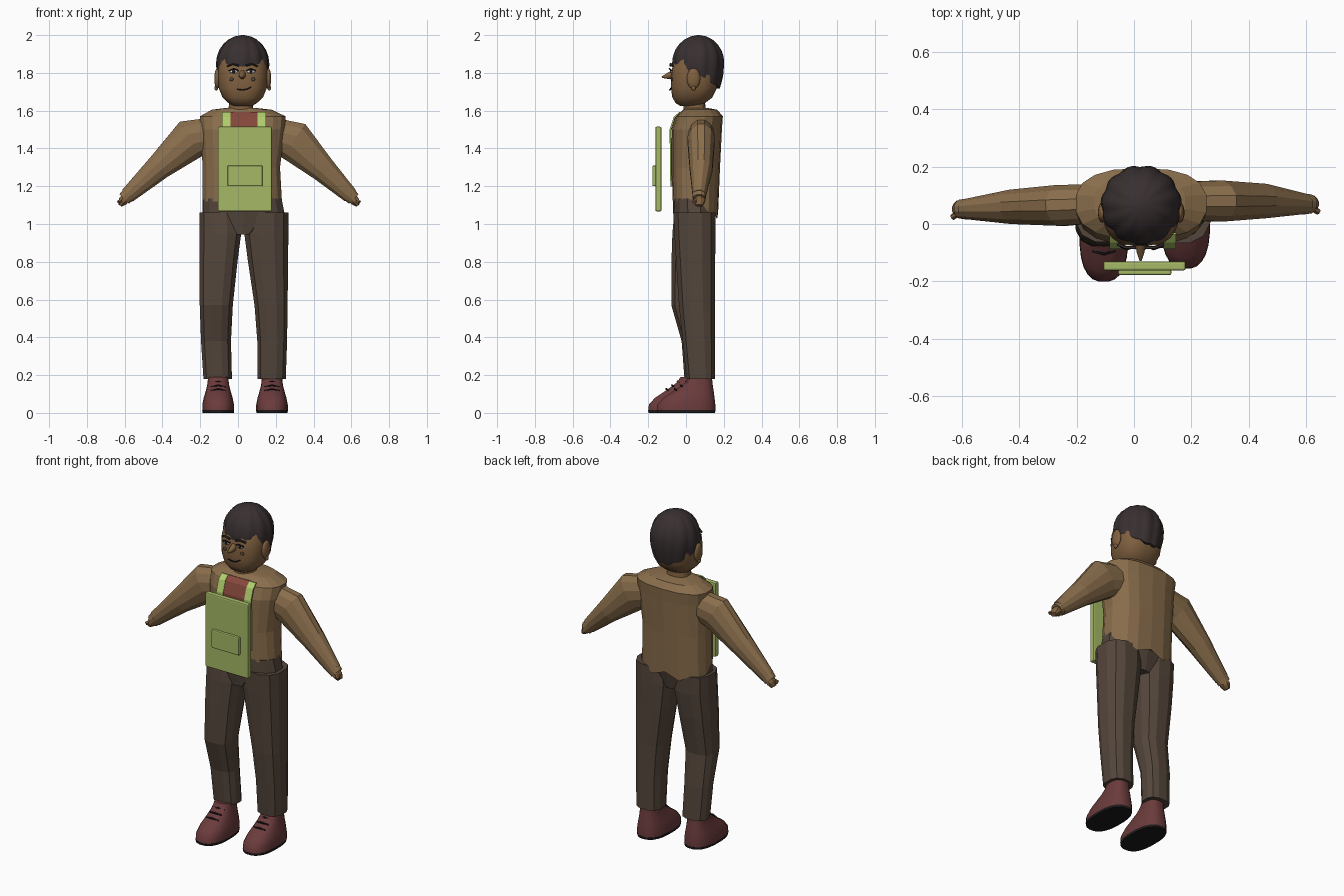
import bpy, bmesh, math
from mathutils import Vector

if "Cube" in bpy.data.objects:
    bpy.data.objects.remove(bpy.data.objects["Cube"])


def material(name, code):
    rgb = [int(code[i:i + 2], 16) / 255 for i in (0, 2, 4)]
    lin = [c / 12.92 if c < 0.04 else ((c + 0.055) / 1.055) ** 2.4 for c in rgb] + [1]
    m = bpy.data.materials.new(name)
    m.use_nodes = True
    m.diffuse_color = lin
    m.node_tree.nodes["Principled BSDF"].inputs["Base Color"].default_value = lin
    return m


shirt = material("tan_shirt", "8a6e4c")
skin = material("brown_skin", "80603f")
cloth = material("dark_trousers", "54463b")
leather = material("maroon_leather", "6b3b3c")
green = material("apron_green", "a6b966")
lime = material("strap_lime", "b0cd6c")
red = material("rust_red", "85483b")
hair_mat = material("dark_hair", "382f30")
black = material("sole_black", "1e1a1a")
white = material("eye_white", "e4e0d8")


def finish(name, bm, mats, smooth=None):
    bmesh.ops.recalc_face_normals(bm, faces=bm.faces)
    me = bpy.data.meshes.new(name)
    bm.to_mesh(me)
    bm.free()
    ob = bpy.data.objects.new(name, me)
    bpy.context.collection.objects.link(ob)
    for m in mats:
        me.materials.append(m)
    if smooth:
        bpy.ops.object.select_all(action='DESELECT')
        ob.select_set(True)
        bpy.context.view_layer.objects.active = ob
        bpy.ops.object.shade_smooth_by_angle(angle=math.radians(smooth))
    return ob


def skin_rings(rings):
    # bridge consecutive rings of points and cap both ends
    bm = bmesh.new()
    vs = [[bm.verts.new(p) for p in r] for r in rings]
    n = len(vs[0])
    for a, b in zip(vs, vs[1:]):
        for i in range(n):
            k = (i + 1) % n
            bm.faces.new((a[i], a[k], b[k], b[i]))
    bm.faces.new(vs[0])
    bm.faces.new(vs[-1])
    return bm


def ring(z, x0, x1, y0, y1, n, e=0.8):
    pts = []
    for i in range(n):
        a = 2 * math.pi * (i + 0.5) / n
        c, s = math.cos(a), math.sin(a)
        pts.append(Vector(((x0 + x1) / 2 + (x1 - x0) / 2 * math.copysign(abs(c) ** e, c),
                           (y0 + y1) / 2 + (y1 - y0) / 2 * math.copysign(abs(s) ** e, s), z)))
    return pts


def stack(name, rows, n, mat, smooth=None):
    return finish(name, skin_rings([ring(*r, n) for r in rows]), [mat], smooth)


def tube(name, pts, radii, n, mat, smooth=None):
    pts = [Vector(p) for p in pts]
    rings = []
    for i, p in enumerate(pts):
        t = (pts[min(i + 1, len(pts) - 1)] - pts[max(i - 1, 0)]).normalized()
        up = t.cross(Vector((1, 0, 0)) if abs(t.y) > 0.7 else Vector((0, 1, 0))).normalized()
        side = up.cross(t)
        a, b = radii[i] if isinstance(radii, list) else (radii, radii)
        ang = [2 * math.pi * (k + 0.5) / n for k in range(n)]
        rings.append([p + up * a * math.cos(q) + side * b * math.sin(q) for q in ang])
    return finish(name, skin_rings(rings), [mat], smooth)


def ball(name, loc, scale, mat):
    bm = bmesh.new()
    bmesh.ops.create_uvsphere(bm, u_segments=14, v_segments=8, radius=1)
    bmesh.ops.scale(bm, vec=scale, verts=bm.verts)
    bmesh.ops.translate(bm, vec=loc, verts=bm.verts)
    return finish(name, bm, [mat], 60)


def box(name, lo, hi, mat, bevel=0.0):
    bm = bmesh.new()
    bmesh.ops.create_cube(bm, size=1)
    for v in bm.verts:
        v.co = [hi[i] if v.co[i] > 0 else lo[i] for i in range(3)]
    ob = finish(name, bm, [mat])
    if bevel:
        mod = ob.modifiers.new("rounded_edge", 'BEVEL')
        mod.width, mod.segments = bevel, 2
    return ob


def strip(name, x0, x1, path, mat):
    # thin cloth strip that follows a side profile
    prof = path + [(y + 0.008, z - 0.002) for y, z in reversed(path)]
    return finish(name, skin_rings([[(x, y, z) for y, z in prof] for x in (x0, x1)]), [mat])


# Shirt body, with a jagged hem that hangs lower at the back
body = [ring(*r, 18) for r in (
    (1.12, -.19, .235, -.07, .17), (1.3, -.19, .225, -.075, .18),
    (1.5, -.2, .25, -.075, .19), (1.57, -.205, .255, -.052, .195),
    (1.605, -.14, .18, -.015, .165), (1.615, -.06, .09, -.005, .11))]
for i, p in enumerate(body[0]):
    if p.y > 0.06:
        p.z = 1.025 if i % 2 else 1.06
finish("shirt_body", skin_rings(body), [shirt])

# Trousers
stack("trouser_seat", [(.945, -.03, .08, -.055, .13), (1.06, -.19, .25, -.068, .155),
                       (1.135, -.188, .235, -.07, .15)], 14, cloth)
stack("right_trouser_leg", [(.18, -.185, -.03, -.01, .12), (.38, -.198, -.035, -.025, .11),
                            (.57, -.205, -.025, -.08, .09), (.8, -.207, 0, -.08, .13),
                            (.95, -.207, .02, -.075, .15), (1.06, -.207, .01, -.065, .152)],
      12, cloth)
stack("left_trouser_leg", [(.18, .1, .255, 0, .155), (.38, .1, .262, -.02, .155),
                           (.57, .085, .265, -.04, .155), (.8, .05, .268, -.055, .157),
                           (.95, .03, .27, -.065, .16), (1.06, .035, .27, -.07, .16)],
      12, cloth)

# Shoes: sole, upper and laces, right foot set further forward
for side, dx, dy in (("left", .18, 0), ("right", -.105, -.045)):
    stack(side + "_sole", [(0, dx - .083, dx + .083, dy - .155, dy + .155),
                           (.014, dx - .085, dx + .085, dy - .157, dy + .157)], 24, black)
    stack(side + "_shoe", [(.014, dx - .084, dx + .084, dy - .156, dy + .156),
                           (.045, dx - .084, dx + .084, dy - .152, dy + .156),
                           (.08, dx - .077, dx + .077, dy - .12, dy + .152),
                           (.11, dx - .068, dx + .068, dy - .075, dy + .148),
                           (.14, dx - .06, dx + .06, dy - .03, dy + .143),
                           (.165, dx - .056, dx + .056, dy, dy + .14),
                           (.19, dx - .054, dx + .054, dy + .015, dy + .138)], 24, leather, 50)
    for k in range(3):
        y, z = dy - .06 + .03 * k, .125 + .02 * k
        tube(side + "_lace", [(dx - .04, y + .012, z - .008), (dx, y, z + .002),
                              (dx + .04, y + .012, z - .008)], .005, 6, black)

# Sleeves, cuffs and hands
arms = {"left": [(.19, .08, 1.47), (.295, .08, 1.44), (.45, .08, 1.29), (.595, .07, 1.15)],
        "right": [(-.15, .07, 1.47), (-.25, .065, 1.45), (-.42, .06, 1.30), (-.585, .052, 1.15)]}
for side, path in arms.items():
    s = 1 if side == "left" else -1
    tube(side + "_sleeve", path, [(.095, .07), (.112, .074), (.071, .062), (.043, .036)],
         12, shirt)
    x, y, z = path[-1]
    tube(side + "_cuff", [(x - .01 * s, y, z + .01), (x + .018 * s, y, z - .018)],
         [(.04, .038), (.037, .034)], 12, shirt)
    tube(side + "_hand", [(x, y, z), (x + .025 * s, y, z - .03), (x + .04 * s, y, z - .052)],
         [(.026, .03), (.027, .032), (.012, .02)], 8, skin)
    tube(side + "_thumb", [(x + .02 * s, y - .012, z - .015), (x + .048 * s, y - .028, z - .035)],
         .011, 6, skin)

# Shirt front, apron straps and apron with pocket
chest = [(-.08, 1.2), (-.084, 1.5), (-.062, 1.567), (-.034, 1.592)]
strip("shirt_front", -.045, .105, chest, red)
for side, x0 in (("right", -.085), ("left", .102)):
    strip(side + "_apron_strap", x0, x0 + .045, [(y - .003, z) for y, z in chest], lime)
box("apron_panel", (-.107, -.162, 1.067), (.18, -.13, 1.515), green, .007)
box("apron_pocket", (-.055, -.178, 1.2), (.13, -.158, 1.31), green, .006)

# Neck, head and ears
stack("neck", [(1.59, -.055, .085, -.015, .105), (1.66, -.045, .075, -.01, .1)], 14, skin, 50)
stack("head", [(1.625, -.025, .075, -.03, .07), (1.64, -.05, .1, -.055, .1),
               (1.67, -.083, .133, -.073, .14), (1.72, -.103, .153, -.08, .165),
               (1.78, -.108, .158, -.08, .175), (1.83, -.106, .156, -.073, .175),
               (1.88, -.098, .148, -.05, .17), (1.94, -.06, .11, 0, .13)], 28, skin, 70)
for s in (-1, 1):
    ball("ear", (.025 + .135 * s, .04, 1.77), (.016, .036, .055), skin)
    ball("ear_lobe", (.025 + .14 * s, .04, 1.72), (.01, .012, .014), skin)

# Hair cap with swept locks, short over the brow and long at the nape
levels, N = 7, 66
cap = []
for j in range(levels + 3):
    row = []
    for i in range(N):
        a = 2 * math.pi * i / N
        front = -math.sin(a)
        low = 1.80 + (.043 * front ** 2 if front > 0 else .075 * front)
        lock = abs(math.sin(5.5 * a + j * 0.12))
        low -= .01 * lock
        if j < levels:
            q = math.pi / 2 * (j + .25) / (levels - .75)
            z, r = 1.85 + .15 * math.cos(q), math.sin(q)
        else:
            z = 1.85 + (low - 1.85) * min(j - levels + 1, 2) / 2
            r = 1 - ((1.85 - z) / .32) ** 2
        r *= .94 + .06 * lock
        if j == levels + 2:
            r *= .85
        row.append((.025 + .142 * r * math.cos(a), .066 + .14 * r * math.sin(a), z))
    cap.append(row)
finish("hair_cap", skin_rings(cap), [hair_mat], 40)

# Facial features
tube("nose", [(.023, -.07, 1.79), (.023, -.1, 1.783), (.023, -.128, 1.777)],
     [(.024, .02), (.016, .014), (.004, .004)], 8, skin, 50)
for s in (-1, 1):
    x = .023 + .046 * s
    ball("eye", (x, -.077, 1.808), (.021, .006, .011), white)
    ball("pupil", (x, -.082, 1.808), (.009, .004, .01), black)
    tube("eyelid", [(x - .025, -.078, 1.812), (x, -.088, 1.822), (x + .025, -.078, 1.812)],
         .004, 6, black)
    tube("eyebrow", [(x - .028 * s, -.082, 1.838), (x + .005 * s, -.082, 1.847),
                     (x + .034 * s, -.07, 1.836)], .006, 6, hair_mat)
    ball("cheek_mole", (.023 + .058 * s, -.075, 1.766), (.011, .006, .01), cloth)
    ball("side_mole", (.025 + .117 * s, -.01, 1.76), (.006, .009, .009), cloth)
tube("mouth", [(-.005, -.083, 1.713), (.025, -.086, 1.709), (.05, -.083, 1.714),
               (.068, -.075, 1.724)], .004, 6, black)
